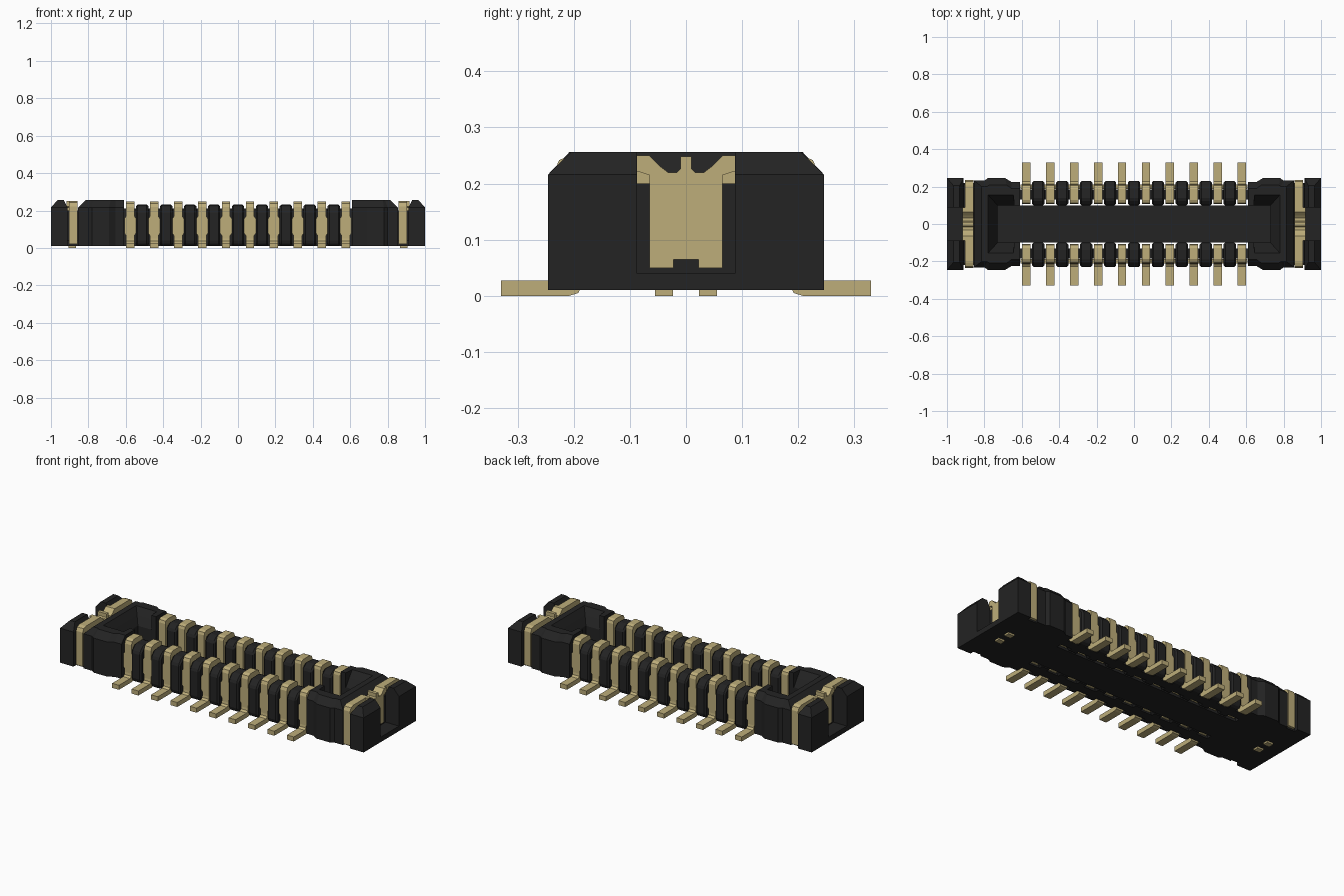
import bpy, bmesh

cube = bpy.data.objects.get("Cube")
if cube:
    bpy.data.objects.remove(cube, do_unlink=True)


def material(name, rgb, rough):
    m = bpy.data.materials.new(name)
    m.use_nodes = True
    m.diffuse_color = (*rgb, 1)
    b = m.node_tree.nodes["Principled BSDF"]
    b.inputs["Base Color"].default_value = (*rgb, 1)
    b.inputs["Roughness"].default_value = rough
    return m


BLACK = material("black plastic", (0.017, 0.017, 0.017), 0.6)
GOLD = material("pale gold", (0.51, 0.42, 0.195), 0.5)


def loft(name, rings, mat, sx=1, sy=1, bevel=0):
    """Join matching rings of points into a closed solid, optionally mirrored."""
    bm = bmesh.new()
    vs = [[bm.verts.new((x * sx, y * sy, z)) for x, y, z in r] for r in rings]
    n = len(vs[0])
    for a, b in zip(vs, vs[1:]):
        for i in range(n):
            j = (i + 1) % n
            bm.faces.new((a[i], a[j], b[j], b[i]))
    bm.faces.new(vs[0])
    bm.faces.new(vs[-1])
    bmesh.ops.recalc_face_normals(bm, faces=bm.faces)
    me = bpy.data.meshes.new(name)
    bm.to_mesh(me)
    bm.free()
    me.materials.append(mat)
    ob = bpy.data.objects.new(name, me)
    bpy.context.collection.objects.link(ob)
    if bevel:
        mod = ob.modifiers.new("edge bevel", "BEVEL")
        mod.width = bevel
        mod.segments = 1
    return ob


def rect(x0, x1, y0, y1, z):
    return [(x0, y0, z), (x1, y0, z), (x1, y1, z), (x0, y1, z)]


def box(name, x0, x1, y0, y1, z0, z1, mat, sx=1, sy=1):
    return loft(name, [rect(x0, x1, y0, y1, z) for z in (z0, z1)], mat, sx, sy)


def plate(name, profile, x0, x1, mat, sx=1, sy=1, bevel=0):
    """Extrude a y-z profile along x."""
    return loft(name, [[(x, y, z) for y, z in profile] for x in (x0, x1)], mat, sx, sy, bevel)


def symmetric(half):
    """Complete a half outline by mirroring it in its first coordinate."""
    return half + [(-a, b) for a, b in reversed(half)]


# Cavity floor
box("floor", -0.66, 0.66, -0.10, 0.10, 0.01, 0.05, BLACK)

# Contact: foot, outer leg, rounded top and inner leg
contact = [(0.33, 0), (0.33, 0.027), (0.226, 0.027), (0.214, 0.036), (0.212, 0.05),
           (0.212, 0.22), (0.205, 0.238), (0.188, 0.247), (0.128, 0.247),
           (0.111, 0.24), (0.106, 0.225), (0.106, 0.02), (0.13, 0.02),
           (0.13, 0.21), (0.185, 0.21), (0.185, 0.02), (0.192, 0.005), (0.208, 0)]
# Rib between contacts
rib = [(0.10, 0.01), (0.215, 0.01), (0.23, 0.03), (0.23, 0.195), (0.20, 0.228),
       (0.13, 0.232), (0.10, 0.205)]

PITCH = 0.128
for sy in (-1, 1):
    # Wall core that the contacts wrap around
    box("side_wall_core", -0.62, 0.62, 0.13, 0.185, 0.01, 0.21, BLACK, 1, sy)
    for i in range(10):
        x = (i - 4.5) * PITCH
        plate("contact", contact, x - 0.0225, x + 0.0225, GOLD, 1, sy)
        # Wider retaining section of the outer leg
        loft("contact_shoulder",
             [rect(x - w, x + w, 0.186, 0.211, z)
              for w, z in ((0.022, 0.065), (0.032, 0.08), (0.032, 0.155), (0.022, 0.17))],
             GOLD, 1, sy)
        if i < 9:
            plate("rib", rib, x + 0.031, x + PITCH - 0.031, BLACK, 1, sy, 0.009)

# C-shaped end wall: outer half outline and inner half outline at each level
outer = [(0.61, 0.225), (0.655, 0.225), (0.69, 0.246), (0.78, 0.246), (0.80, 0.232), (0.855, 0.232)]
outer_top = [(0.61, 0.19), (0.655, 0.19), (0.68, 0.208), (0.775, 0.208), (0.785, 0.20), (0.815, 0.20)]
inner = [(0.73, 0.10), (0.642, 0.10), (0.64, 0.099), (0.61, 0.099)]
inner_top = [(0.78, 0.155), (0.645, 0.155), (0.64, 0.10), (0.61, 0.10)]


def c_ring(out, inn, z):
    half = inn[::1] + out
    pts = half + [(x, -y) for x, y in reversed(half)]
    return [(x, y, z) for x, y in pts]


# Saddle bracket arch with dips and a centre post
arch = symmetric([(0.235, 0.02), (0.235, 0.222), (0.226, 0.242), (0.205, 0.25), (0.065, 0.25),
                  (0.045, 0.23), (0.032, 0.22), (0.016, 0.22), (0.01, 0.226), (0.01, 0.248)])
arch_under = symmetric([(0.21, 0.02), (0.21, 0.20)])
arch = arch + arch_under[::-1]
# Tongue with a small notch at its foot
tongue = symmetric([(0.022, 0.065), (0.022, 0.05), (0.065, 0.05), (0.065, 0.215),
                    (0.087, 0.222), (0.087, 0.25), (0.065, 0.25), (0.045, 0.23),
                    (0.032, 0.22), (0.016, 0.22), (0.01, 0.226), (0.01, 0.248)])

for sx in (-1, 1):
    loft("end_wall", [c_ring(outer, inner, 0.01), c_ring(outer, inner, 0.17),
                      c_ring(outer, [(0.755, 0.128), (0.643, 0.128), (0.64, 0.10), (0.61, 0.10)], 0.216),
                      c_ring(outer_top, inner_top, 0.256)], BLACK, sx)
    box("end_floor", 0.64, 0.74, -0.11, 0.11, 0.01, 0.05, BLACK, sx)
    # Core under the bracket and the outer base
    box("bracket_core", 0.85, 0.912, -0.21, 0.21, 0.01, 0.20, BLACK, sx)
    box("end_base", 0.85, 1.0, -0.22, 0.22, 0.01, 0.04, BLACK, sx)
    plate("saddle_bracket", arch, 0.859, 0.903, GOLD, sx)
    plate("bracket_tongue", tongue, 0.898, 0.918, GOLD, sx)
    for sy in (-1, 1):
        # Corner posts either side of the end notch
        loft("corner_post", [rect(0.912, 1.0, 0.087, 0.246, 0.01),
                             rect(0.912, 1.0, 0.087, 0.246, 0.216),
                             rect(0.932, 0.965, 0.087, 0.205, 0.256)], BLACK, sx, sy)
        # Solder pads under the bracket
        box("bracket_pad", 0.865, 0.905, 0.023, 0.055, 0.0, 0.012, GOLD, sx, sy)
